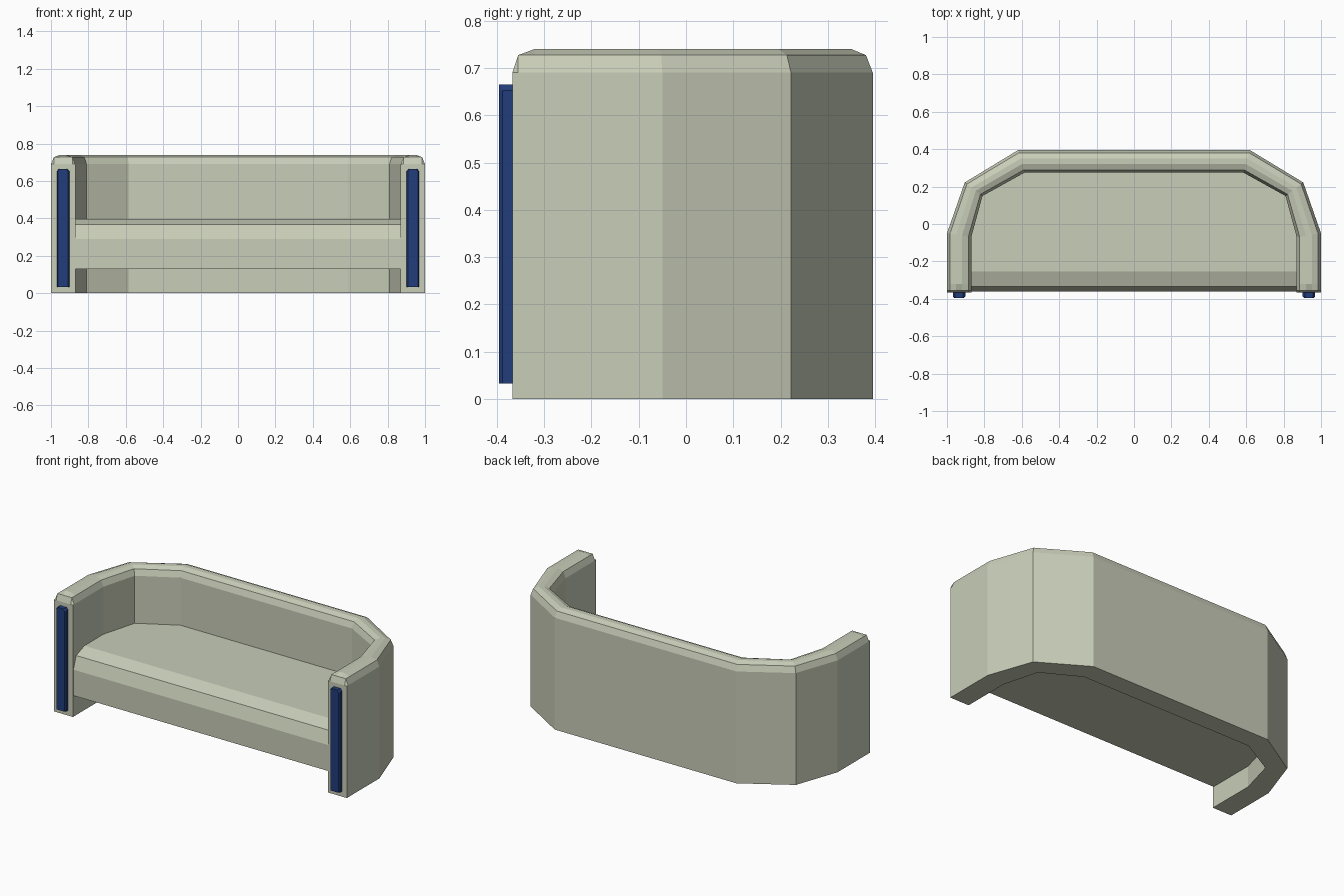
import bpy, bmesh

cube = bpy.data.objects.get("Cube")
if cube:
    bpy.data.objects.remove(cube, do_unlink=True)


def material(name, rgb):
    mat = bpy.data.materials.new(name)
    mat.use_nodes = True
    mat.diffuse_color = (*rgb, 1)
    mat.node_tree.nodes["Principled BSDF"].inputs["Base Color"].default_value = (*rgb, 1)
    return mat


def loft(name, rings, mat):
    """Skin closed rings of equal length and cap both ends."""
    bm = bmesh.new()
    loops = [[bm.verts.new(p) for p in ring] for ring in rings]
    n = len(loops[0])
    for a, b in zip(loops, loops[1:]):
        for i in range(n):
            j = (i + 1) % n
            bm.faces.new((a[i], a[j], b[j], b[i]))
    bm.faces.new(loops[0])
    bm.faces.new(loops[-1])
    bmesh.ops.recalc_face_normals(bm, faces=bm.faces)
    mesh = bpy.data.meshes.new(name)
    bm.to_mesh(mesh)
    bm.free()
    mesh.materials.append(mat)
    obj = bpy.data.objects.new(name, mesh)
    bpy.context.collection.objects.link(obj)
    return obj


fabric = material("pale sage fabric", (0.58, 0.61, 0.48))
blue = material("navy blue panel", (0.016, 0.048, 0.2))

FRONT = -0.367
SHOULDER, EDGE, TOP = 0.69, 0.727, 0.74

# Wrap-around arms and back: (outer point, inner point, height limit)
half_path = [
    ((1.0, FRONT), (0.87, FRONT), SHOULDER),
    ((1.0, -0.355), (0.87, -0.355), EDGE),
    ((1.0, -0.32), (0.87, -0.32), TOP),
    ((1.0, -0.05), (0.87, -0.07), TOP),
    ((0.905, 0.222), (0.81, 0.15), TOP),
    ((0.62, 0.395), (0.585, 0.275), TOP),
]
# Wall cross-section: fraction from outer to inner face, height
section = [(0, 0), (0, SHOULDER), (0.12, EDGE), (0.38, TOP),
           (0.62, TOP), (0.88, EDGE), (1, SHOULDER), (1, 0)]


def wall_ring(outer, inner, limit, side):
    return [(side * (outer[0] + (inner[0] - outer[0]) * t),
             outer[1] + (inner[1] - outer[1]) * t,
             min(z, limit)) for t, z in section]


rings = [wall_ring(*station, 1) for station in half_path]
rings += [wall_ring(*station, -1) for station in reversed(half_path)]
loft("arms_and_back", rings, fabric)

# Seat: plan outline stacked upward, with the front edge stepping back
seat_levels = [(0.13, -0.362), (0.29, -0.362), (0.367, -0.335), (0.397, -0.255)]
seat_plan = [(0.88, -0.07), (0.82, 0.155), (0.59, 0.285)]


def seat_ring(z, front):
    right = [(0.88, front, z)] + [(x, y, z) for x, y in seat_plan]
    return right + [(-x, y, z) for x, y, z in reversed(right)]


loft("seat", [seat_ring(z, y) for z, y in seat_levels], fabric)

# Upright panels on the arm fronts, clipped at the upper corners
panel_half = [(0.033, 0.033), (0.033, 0.652), (0.022, 0.665)]
for side, label in ((1, "left"), (-1, "right")):
    outline = panel_half + [(-x, z) for x, z in reversed(panel_half)]
    depths = [(FRONT + 0.004, 1), (-0.388, 1), (-0.395, 0.8)]
    loft(label + "_arm_panel",
         [[(side * 0.935 + x * s, y, z) for x, z in outline] for y, s in depths], blue)
